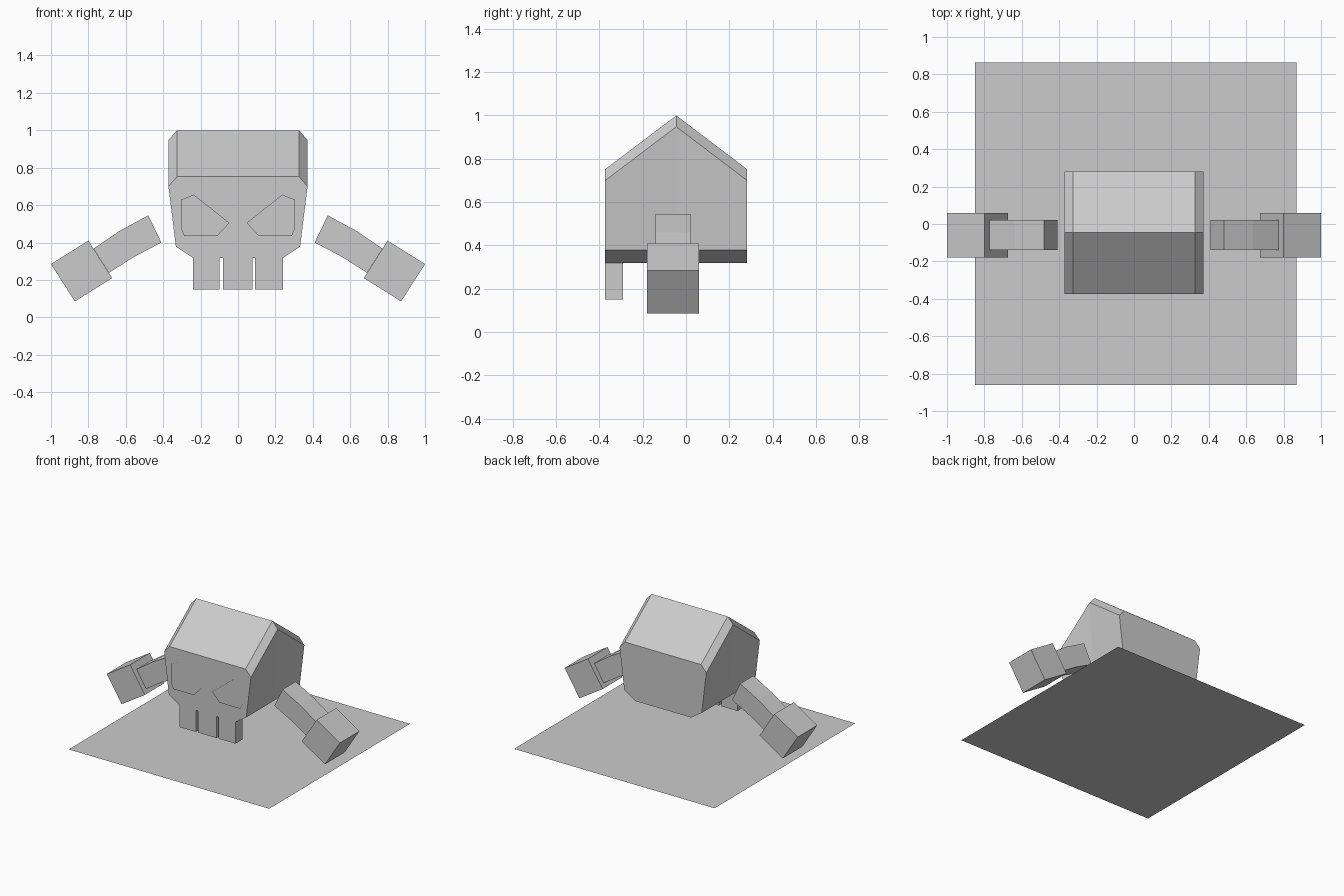
import bpy

if "Cube" in bpy.data.objects:
    bpy.data.objects.remove(bpy.data.objects["Cube"])

gray = bpy.data.materials.new("light_gray")
gray.diffuse_color = (0.6, 0.6, 0.6, 1)
gray.use_nodes = True
gray.node_tree.nodes["Principled BSDF"].inputs["Base Color"].default_value = gray.diffuse_color


def make(name, verts, faces):
    mesh = bpy.data.meshes.new(name)
    mesh.from_pydata(verts, [], faces)
    mesh.materials.append(gray)
    obj = bpy.data.objects.new(name, mesh)
    bpy.context.collection.objects.link(obj)
    return obj


def loft(name, sections):
    """Skin a list of equal-length (x, y, z) rings, front to back, with end caps.
    Rings run counter-clockwise as seen from the front."""
    n = len(sections[0])
    verts = [p for ring in sections for p in ring]
    faces = [tuple(range(n))]
    for s in range(len(sections) - 1):
        a, b = s * n, (s + 1) * n
        for i in range(n):
            j = (i + 1) % n
            faces.append((a + j, a + i, b + i, b + j))
    faces.append(tuple(reversed(range(len(verts) - n, len(verts)))))
    return make(name, verts, faces)


def prism(name, outline, y0, y1):
    return loft(name, [[(x, y, z) for x, z in outline] for y in (y0, y1)])


def mirrored(outline):
    return [(-x, z) for x, z in reversed(outline)]


# ground sheet
make("base_sheet", [(-0.85, -0.86, 0), (0.87, -0.86, 0), (0.87, 0.864, 0), (-0.85, 0.864, 0)],
     [(0, 1, 2, 3)])

# head: chamfered cross-section whose crown rises to a ridge
half = [(0.24, 0.318), (0.332, 0.378), (0.372, 0.70), (0.326, 0.752)]
outline = half + mirrored(half)
rings = []
for y, rise in ((-0.373, 0), (-0.045, 0.248), (0.282, 0)):
    rings.append([(x, y, z + (rise if z > 0.5 else 0)) for x, z in outline])
loft("head", rings)

# teeth
for x0, x1 in ((-0.24, -0.10), (-0.08, 0.078), (0.092, 0.24)):
    prism("tooth", [(x0, 0.15), (x1, 0.15), (x1, 0.318), (x0, 0.318)], -0.373, -0.29)

# eyes, arms and hands on both sides
eye = [(0.046, 0.505), (0.11, 0.436), (0.288, 0.436), (0.306, 0.478), (0.306, 0.628), (0.237, 0.656)]
arm = [(0.41, 0.40), (0.558, 0.322), (0.69, 0.238), (0.772, 0.367), (0.637, 0.46), (0.48, 0.545)]
hand = [(0.673, 0.21), (0.872, 0.085), (1.0, 0.285), (0.80, 0.41)]
for side, flip in (("right", lambda o: o), ("left", mirrored)):
    make(side + "_eye", [(x, -0.382, z) for x, z in flip(eye)], [tuple(range(len(eye)))])
    # two straight arm segments make the bend
    lower = [arm[1], arm[2], arm[3], arm[4]]
    upper = [arm[0], arm[1], arm[4], arm[5]]
    prism(side + "_upper_arm", flip(upper), -0.14, 0.022)
    prism(side + "_forearm", flip(lower), -0.14, 0.022)
    prism(side + "_hand", flip(hand), -0.18, 0.06)
